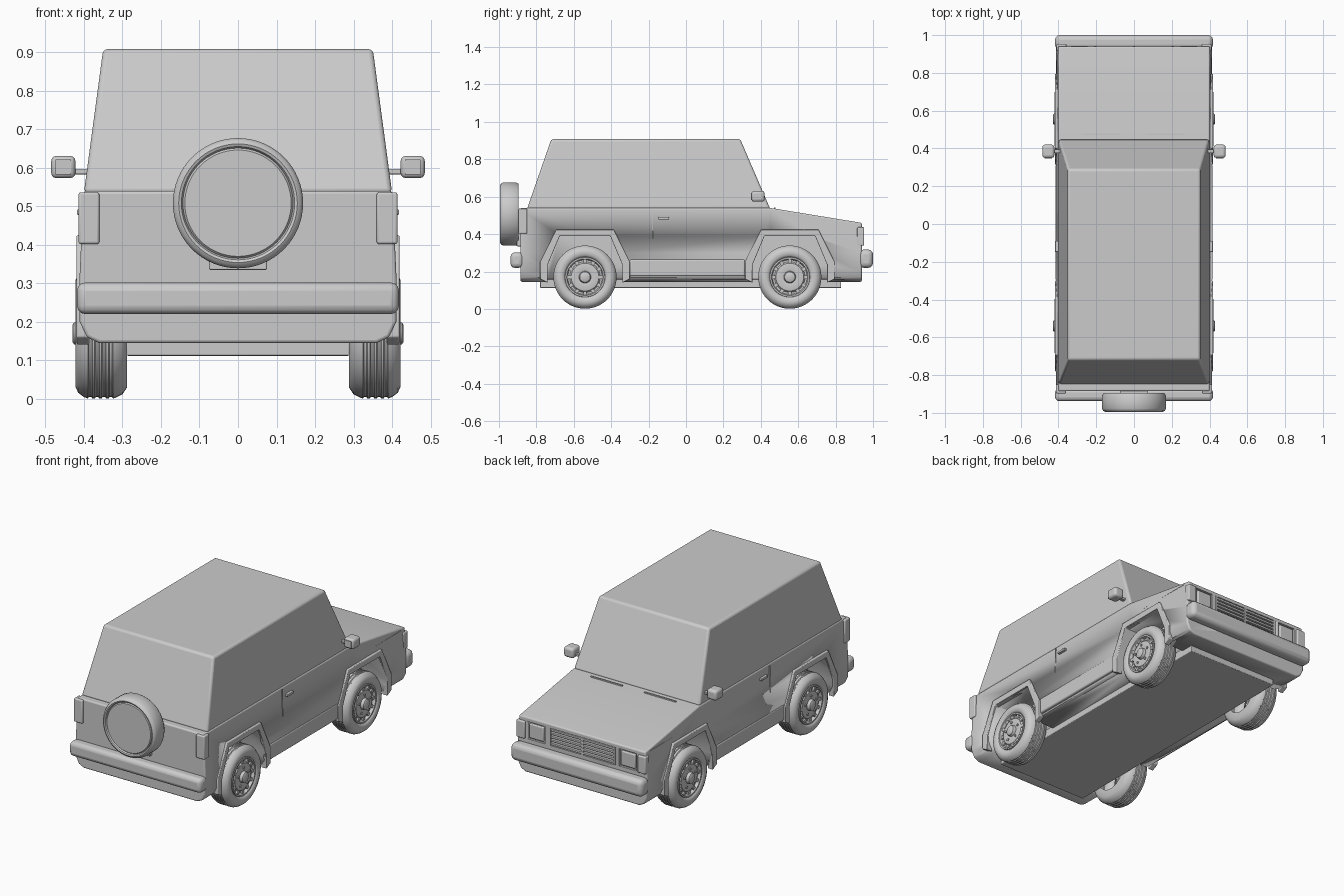
import bpy, bmesh, math
from mathutils import Matrix, Vector

cube = bpy.data.objects.get("Cube")
if cube:
    bpy.data.objects.remove(cube, do_unlink=True)

GREY = (0.6, 0.6, 0.6, 1)
paint = bpy.data.materials.new("plain grey")
paint.use_nodes = True
paint.diffuse_color = GREY
paint.node_tree.nodes["Principled BSDF"].inputs["Base Color"].default_value = GREY


def finish(name, bm, bevel=0, segments=3, angle=30):
    bmesh.ops.recalc_face_normals(bm, faces=bm.faces)
    mesh = bpy.data.meshes.new(name)
    bm.to_mesh(mesh)
    bm.free()
    mesh.materials.append(paint)
    ob = bpy.data.objects.new(name, mesh)
    bpy.context.collection.objects.link(ob)
    if bevel:
        mod = ob.modifiers.new("Bevel", 'BEVEL')
        mod.width, mod.segments = bevel, segments
        mod.limit_method = 'ANGLE'
    bpy.ops.object.select_all(action='DESELECT')
    ob.select_set(True)
    bpy.context.view_layer.objects.active = ob
    bpy.ops.object.shade_smooth_by_angle(angle=math.radians(angle))
    return ob


def box(name, x, y, z, bevel=0):
    """Box from (low, high) ranges on each axis."""
    bm = bmesh.new()
    bmesh.ops.create_cube(bm, size=1)
    for v in bm.verts:
        v.co = [r[0] if c < 0 else r[1] for c, r in zip(v.co, (x, y, z))]
    return finish(name, bm, bevel)


def loft(name, rings, bevel=0):
    """Closed skin over matching rings of points."""
    bm = bmesh.new()
    rows = [[bm.verts.new(p) for p in ring] for ring in rings]
    n = len(rows[0])
    for a, b in zip(rows, rows[1:]):
        for i in range(n):
            j = (i + 1) % n
            bm.faces.new((a[i], a[j], b[j], b[i]))
    bm.faces.new(rows[0])
    bm.faces.new(rows[-1])
    return finish(name, bm, bevel)


def prism(name, outline, x0, x1, bevel=0):
    return loft(name, [[(x, y, z) for y, z in outline] for x in (x0, x1)], bevel)


def lathe(name, profile, centre, turn, steps=48):
    """Spin (radius, depth) points about z, then turn and place."""
    bm = bmesh.new()
    verts = [bm.verts.new((r, 0, d)) for r, d in profile]
    edges = [bm.edges.new(e) for e in zip(verts, verts[1:])]
    bmesh.ops.spin(bm, geom=verts + edges, cent=(0, 0, 0), axis=(0, 0, 1),
                   angle=math.tau, steps=steps, use_merge=True)
    bmesh.ops.remove_doubles(bm, verts=bm.verts, dist=0.0002)
    bm.transform(Matrix.Translation(centre) @ turn)
    return finish(name, bm, angle=35)


def cut(ob, cutter):
    cutter.hide_render = True
    cutter.hide_set(True)
    cutter.display_type = 'WIRE'
    mod = ob.modifiers.new("Cut", 'BOOLEAN')
    mod.operation, mod.object, mod.solver = 'DIFFERENCE', cutter, 'EXACT'


def span(s, a, b):
    return tuple(sorted((s * a, s * b)))


# Lower body with rounded sills and a sloping bonnet
rings = []
for y, top in ((-0.885, 0.54), (0.45, 0.54), (0.94, 0.46)):
    half = [(0.36, 0.145), (0.392, 0.16), (0.411, 0.20), (0.412, 0.30), (0.401, top)]
    rings.append([(x, y, z) for x, z in half] + [(-x, y, z) for x, z in reversed(half)])
body = loft("body", rings, bevel=0.008)

# Cabin with sloping sides, windscreen and tail
cabin = loft("cabin", [
    [(-0.40, -0.85, 0.535), (0.40, -0.85, 0.535), (0.40, 0.45, 0.535), (-0.40, 0.45, 0.535)],
    [(-0.35, -0.72, 0.908), (0.35, -0.72, 0.908), (0.35, 0.29, 0.908), (-0.35, 0.29, 0.908)],
], bevel=0.012)

# Underbody pan
box("chassis_pan", (-0.29, 0.29), (-0.78, 0.83), (0.112, 0.16), 0.004)

# Wheels, arches and flares
tyre = [(0.10, 0.0), (0.14, 0.0), (0.158, 0.012), (0.167, 0.03)]
for groove in (0.042, 0.060, 0.078, 0.096):
    tyre += [(0.169, groove - 0.006), (0.165, groove - 0.003),
             (0.165, groove + 0.003), (0.169, groove + 0.006)]
tyre += [(0.165, 0.112), (0.154, 0.127), (0.138, 0.134), (0.118, 0.132), (0.108, 0.124),
         (0.104, 0.112)]
rim = [(0.108, 0.118), (0.106, 0.128), (0.098, 0.128), (0.092, 0.112), (0.082, 0.112),
       (0.074, 0.122), (0.05, 0.126), (0.032, 0.122), (0.028, 0.138), (0.022, 0.142), (0, 0.142)]
WHEEL_Z = 0.17
for side, s in (("left", 1), ("right", -1)):
    turn = Matrix.Rotation(s * math.pi / 2, 4, 'Y')
    for end, cy in (("rear", -0.54), ("front", 0.555)):
        tag = f"{end}_{side}"
        hub = Vector((s * 0.288, cy, WHEEL_Z))
        lathe("tyre_" + tag, tyre, hub, turn)
        lathe("rim_" + tag, rim, hub, turn)
        for k in range(5):
            a = math.tau * k / 5
            at = hub + Vector((s * 0.12, 0.052 * math.sin(a), 0.052 * math.cos(a)))
            lathe("wheel_nut_" + tag, [(0.008, 0), (0.008, 0.01), (0, 0.01)], at, turn, 6)
        for k in range(12):
            a = math.tau * k / 12
            bm = bmesh.new()
            bmesh.ops.create_cube(bm, size=1, matrix=Matrix.Diagonal((0.012, 0.018, 0.022, 1)))
            bm.transform(Matrix.Translation(hub + Vector((s * 0.116, 0, 0)))
                         @ Matrix.Rotation(a, 4, 'X') @ Matrix.Translation((0, 0, 0.087)))
            finish("rim_spoke_" + tag, bm)
        inner = [(-0.20, 0.14), (-0.20, 0.235), (-0.135, 0.39),
                 (0.135, 0.39), (0.20, 0.235), (0.20, 0.14)]
        outer = [(-0.24, 0.16), (-0.24, 0.25), (-0.153, 0.425),
                 (0.153, 0.425), (0.24, 0.25), (0.24, 0.16)]
        hole = [(cy + y, z if z > 0.2 else 0.05) for y, z in inner]
        cut(body, prism("arch_cutter_" + tag, hole, s * 0.26, s * 0.5))
        band = [(cy + y, z) for y, z in outer + inner[::-1]]
        prism("arch_flare_" + tag, band, s * 0.385, s * 0.419, 0.004)

    # Sill strip, door handle and door seam
    box("sill_" + side, span(s, 0.38, 0.415), (-0.30, 0.315), (0.175, 0.265), 0.008)
    box("door_handle_" + side, span(s, 0.40, 0.418), (-0.148, -0.09), (0.478, 0.492), 0.003)
    box("door_seam_" + side, span(s, 0.40, 0.4085), (-0.18, -0.177), (0.32, 0.53))
    box("bonnet_seam_" + side, span(s, 0.39, 0.4045), (0.48, 0.90), (0.452, 0.455))

    # Door mirror
    box("mirror_arm_" + side, span(s, 0.37, 0.44), (0.375, 0.395), (0.583, 0.597), 0.003)
    box("mirror_" + side, span(s, 0.422, 0.485), (0.35, 0.42), (0.573, 0.631), 0.014)
    box("mirror_glass_" + side, span(s, 0.434, 0.474), (0.347, 0.352), (0.583, 0.621))

    # Wrap-around tail lamp
    box("tail_lamp_" + side, span(s, 0.36, 0.414), (-0.897, -0.85), (0.402, 0.536), 0.006)

    # Headlamp recess, lens and corner indicator
    cut(body, box("headlamp_cutter_" + side, span(s, 0.235, 0.345), (0.928, 1.0), (0.338, 0.437)))
    box("headlamp_" + side, span(s, 0.245, 0.335), (0.91, 0.942), (0.347, 0.428), 0.005)
    box("indicator_" + side, span(s, 0.358, 0.41), (0.915, 0.953), (0.338, 0.437), 0.006)

    # Wiper
    bm = bmesh.new()
    bmesh.ops.create_cube(bm, size=1, matrix=Matrix.Translation((s * 0.17, 0.475, 0.538))
                          @ Matrix.Diagonal((0.2, 0.008, 0.008, 1)))
    finish("wiper_" + side, bm)

# Grille recess with slats
cut(body, box("grille_cutter", (-0.21, 0.21), (0.922, 1.0), (0.338, 0.437)))
for i in range(5):
    z = 0.348 + i * 0.0198
    box("grille_slat", (-0.205, 0.205), (0.915, 0.94), (z - 0.006, z + 0.006), 0.002)
for x in (-0.205, 0, 0.205):
    box("grille_post", (x - 0.006, x + 0.006), (0.915, 0.942), (0.338, 0.437))

# Bumpers
box("front_bumper", (-0.418, 0.418), (0.925, 1.0), (0.22, 0.317), 0.025)
box("rear_bumper", (-0.418, 0.418), (-0.938, -0.87), (0.22, 0.302), 0.022)

# Spare wheel with cover and bracket
cover = [(0.0, 0.094), (0.138, 0.094), (0.143, 0.088), (0.147, 0.096), (0.154, 0.099),
         (0.163, 0.094), (0.169, 0.082), (0.169, 0.014), (0.16, 0.0), (0, 0)]
lathe("spare_wheel", cover, Vector((0, -0.895, 0.508)), Matrix.Rotation(math.pi / 2, 4, 'X'), 64)
box("spare_wheel_bracket", (-0.075, 0.075), (-0.905, -0.86), (0.335, 0.52), 0.003)
